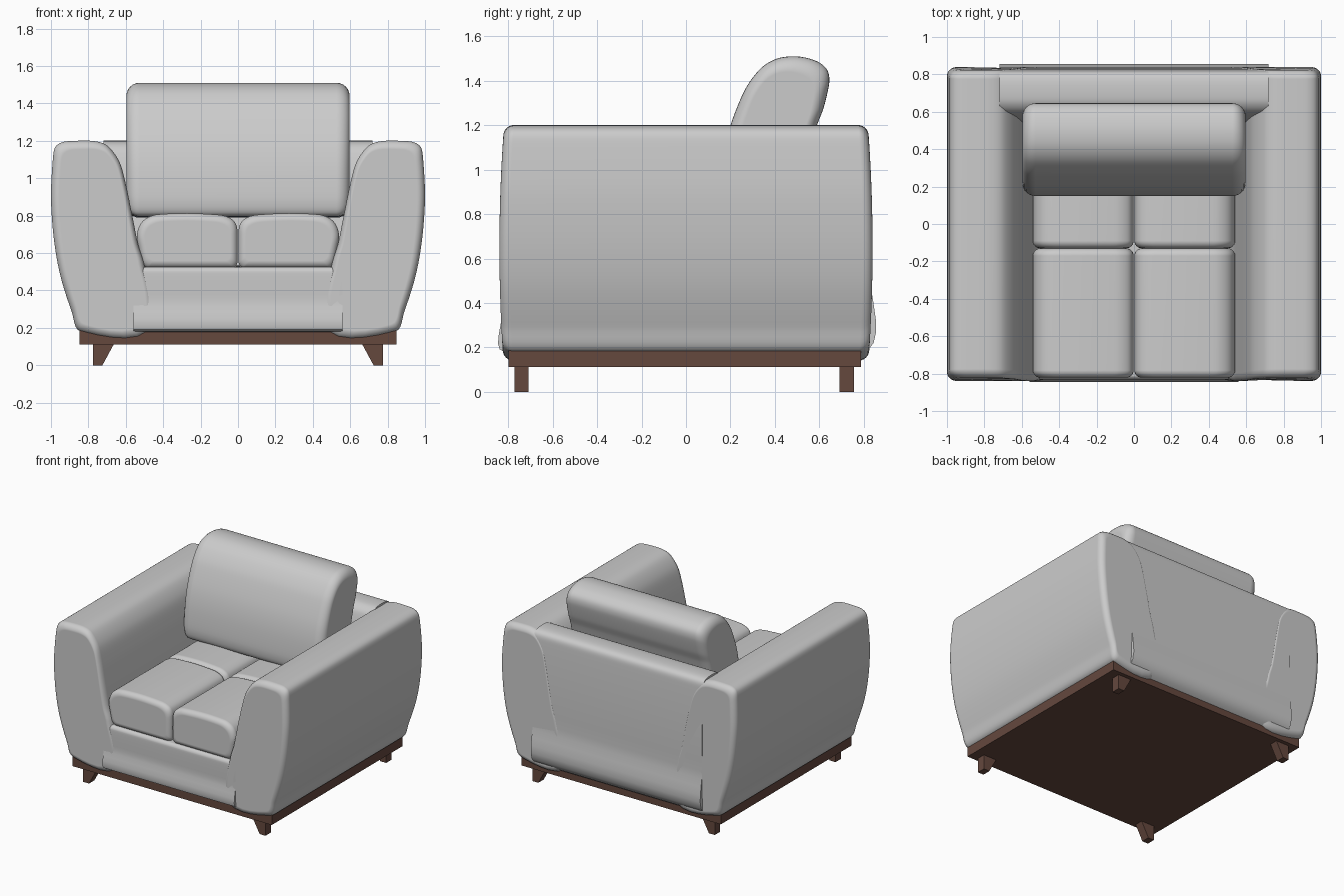
import bpy, bmesh, math
from mathutils import Vector
from mathutils.geometry import interpolate_bezier

if "Cube" in bpy.data.objects:
    bpy.data.objects.remove(bpy.data.objects["Cube"])


def material(name, rgb):
    m = bpy.data.materials.new(name)
    m.use_nodes = True
    m.diffuse_color = (*rgb, 1)
    m.node_tree.nodes["Principled BSDF"].inputs["Base Color"].default_value = (*rgb, 1)
    return m


FABRIC = material("grey fabric", (0.6, 0.6, 0.6))
WOOD = material("brown wood", (0.13, 0.065, 0.048))


def smooth_loop(points, steps=6):
    """Round a closed outline into a soft curve through its points."""
    p = [Vector(q) for q in points]
    n, out = len(p), []

    def handle(i):
        a, b, c = p[i - 1], p[i], p[(i + 1) % n]
        return (c - a).normalized() * min((b - a).length, (c - b).length) / 3

    for i in range(n):
        j = (i + 1) % n
        out += interpolate_bezier(p[i], p[i] + handle(i), p[j] - handle(j), p[j], steps + 1)[:-1]
    return out


def extrude(name, outline, axis, lo, hi, mat, radius=0.0, soft=True, crown=False):
    """Run an outline along x or y, with the two ends rounded by radius."""
    pts = smooth_loop(outline) if soft else [Vector(q) for q in outline]
    us, vs = [q[0] for q in pts], [q[1] for q in pts]
    mid = Vector(((min(us) + max(us)) / 2, (min(vs) + max(vs)) / 2))
    w, h = max(us) - min(us), max(vs) - min(vs)
    arc = [k * math.pi / 12 for k in range(7)] if radius else [math.pi / 2]
    ends = [(radius * (1 - math.sin(a)), radius * (1 - math.cos(a))) for a in arc]
    stations = [(lo + d, i) for i, d in ends] + [(hi - d, i) for i, d in reversed(ends)]
    if not radius:
        stations = [(lo, 0), (hi, 0)]
    bm = bmesh.new()
    rings = []
    for t, inset in stations:
        ring = []
        for q in pts:
            u = mid[0] + (q[0] - mid[0]) * (1 - 2 * inset / w)
            v = mid[1] + (q[1] - mid[1]) * (1 - 2 * inset / h)
            co = Vector((t, u, v)) if axis == "x" else Vector((u, t, v))
            if crown:  # front and back bow gently outwards
                co.y *= 1 - 0.025 * ((co.z - 0.65) / 0.55) ** 2
            ring.append(bm.verts.new(co))
        rings.append(ring)
    n = len(pts)
    for a, b in zip(rings, rings[1:]):
        for i in range(n):
            j = (i + 1) % n
            bm.faces.new((a[i], a[j], b[j], b[i]))
    bm.faces.new(rings[0])
    bm.faces.new(rings[-1])
    bmesh.ops.recalc_face_normals(bm, faces=bm.faces)
    mesh = bpy.data.meshes.new(name)
    bm.to_mesh(mesh)
    bm.free()
    mesh.materials.append(mat)
    obj = bpy.data.objects.new(name, mesh)
    bpy.context.collection.objects.link(obj)
    if soft:
        bpy.ops.object.select_all(action="DESELECT")
        obj.select_set(True)
        bpy.context.view_layer.objects.active = obj
        bpy.ops.object.shade_smooth_by_angle(angle=math.radians(40))
        obj.modifiers.new("even shading", "WEIGHTED_NORMAL").keep_sharp = True
    return obj


# Outlines: arm and seat cushion in x-z, the rest in y-z
ARM = [(0.48, 0.18), (0.84, 0.18), (0.89, 0.29), (0.95, 0.48), (0.985, 0.68), (1, 0.9),
       (0.99, 1.1), (0.975, 1.17), (0.92, 1.197), (0.78, 1.2), (0.7, 1.175), (0.635, 1.09),
       (0.6, 0.97), (0.565, 0.8), (0.535, 0.65), (0.5, 0.53)]
SEAT = [(0.03, 0.52), (0.003, 0.55), (0.003, 0.72), (0.025, 0.775), (0.09, 0.803), (0.27, 0.813),
        (0.44, 0.805), (0.51, 0.77), (0.54, 0.7), (0.53, 0.62), (0.512, 0.545), (0.48, 0.52)]
BACK = [(0.48, 0.18), (0.83, 0.18), (0.835, 0.5), (0.836, 1.12), (0.825, 1.18), (0.77, 1.2),
        (0.67, 1.195), (0.61, 1.15), (0.56, 1), (0.5, 0.7)]
FRONT = [(0.55, 0.18), (-0.834, 0.18), (-0.835, 0.35), (-0.833, 0.5), (-0.81, 0.525), (0.55, 0.525)]
PILLOW = [(0.18, 0.8), (0.15, 0.88), (0.165, 1.05), (0.2, 1.2), (0.265, 1.36), (0.335, 1.455),
          (0.41, 1.5), (0.5, 1.51), (0.585, 1.49), (0.635, 1.45), (0.645, 1.39), (0.62, 1.28),
          (0.59, 1.2), (0.535, 1), (0.48, 0.83), (0.4, 0.79)]

# Upholstered body
extrude("seat_base", FRONT, "x", -0.56, 0.56, FABRIC, crown=True)
extrude("backrest", BACK, "x", -0.72, 0.72, FABRIC, crown=True)
extrude("back_cushion", PILLOW, "x", -0.597, 0.597, FABRIC, 0.07)

# Wooden plinth
box = [(-0.8, 0.112), (0.787, 0.112), (0.787, 0.187), (-0.8, 0.187)]
extrude("plinth", box, "x", -0.847, 0.847, WOOD, soft=False)

# Mirrored arms, cushions and legs
LEG = [(0.775, 0), (0.775, 0.12), (0.66, 0.12), (0.725, 0)]
for s, side in ((1, "left"), (-1, "right")):
    def flip(outline):
        return [(s * u, v) for u, v in outline]

    extrude(side + "_arm", flip(ARM), "y", -0.84, 0.84, FABRIC, 0.045, crown=True)
    extrude(side + "_front_seat_cushion", flip(SEAT), "y", -0.822, -0.13, FABRIC, 0.04)
    extrude(side + "_rear_seat_cushion", flip(SEAT), "y", -0.13, 0.56, FABRIC, 0.04)
    extrude(side + "_front_leg", flip(LEG), "y", -0.773, -0.708, WOOD, soft=False)
    extrude(side + "_rear_leg", flip(LEG), "y", 0.692, 0.757, WOOD, soft=False)
